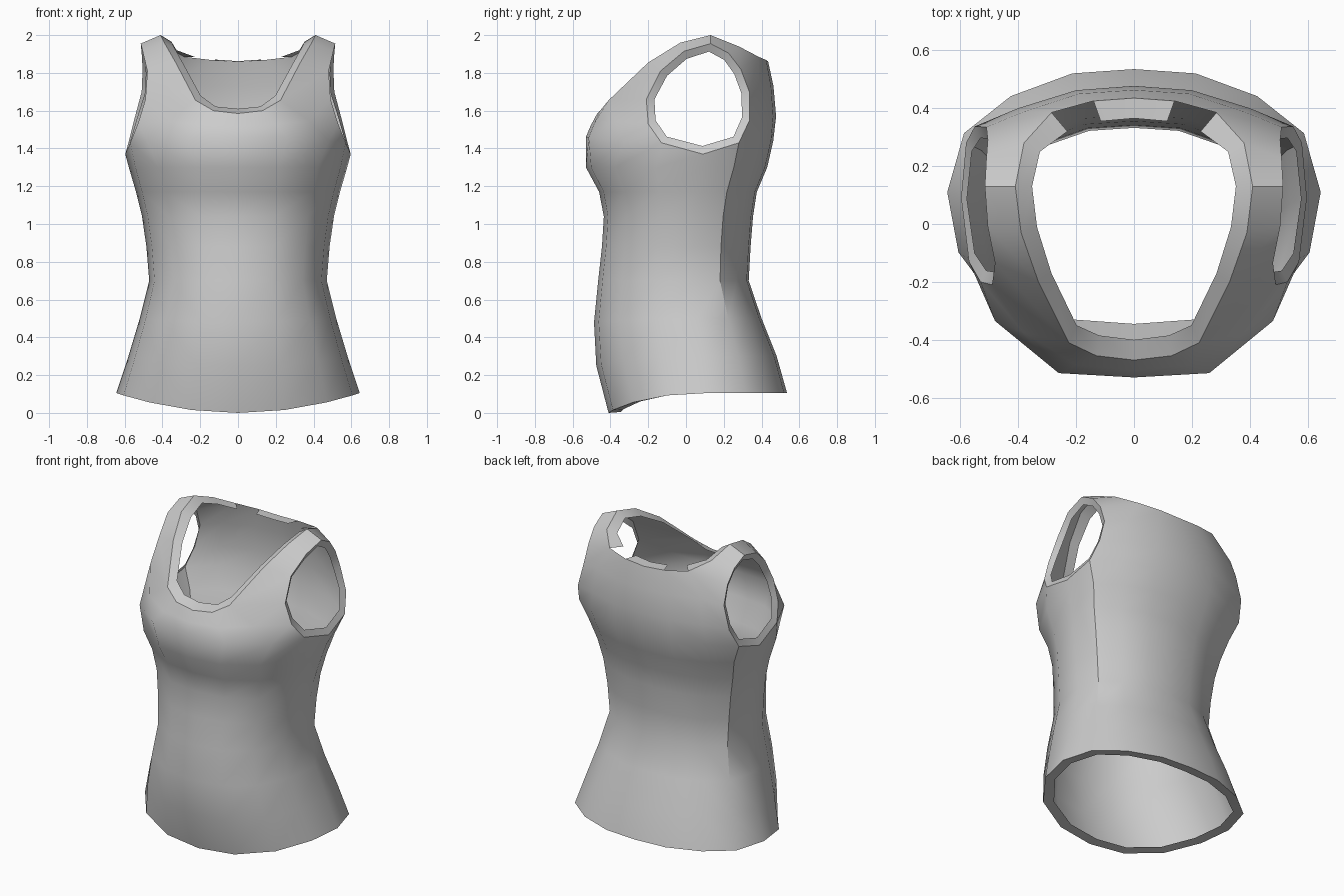
import bpy
import math

if "Cube" in bpy.data.objects:
    bpy.data.objects.remove(bpy.data.objects["Cube"])

# Fabric colour
fabric = bpy.data.materials.new("grey_fabric")
fabric.diffuse_color = (0.6, 0.6, 0.6, 1)
fabric.use_nodes = True
fabric.node_tree.nodes["Principled BSDF"].inputs["Base Color"].default_value = fabric.diffuse_color

verts, faces = [], []


def add_row(points):
    start = len(verts)
    verts.extend(points)
    return list(range(start, len(verts)))


def bridge(low, high, skip=()):
    for i in range(len(low) - 1):
        if i not in skip:
            faces.append((low[i], low[i + 1], high[i + 1], high[i]))


# Half cross-section, from front centre round the side to back centre
SX = [0, .38, .73, .94, 1, .91, .66, .33, 0]
SY = [1, .955, .75, .40, 0, .48, .78, .965, 1]


def ring(z, front, back, width, mid, drop=0):
    pts = []
    for k in range(9):
        reach = (front if k < 4 else back) - mid
        dz = drop * max(0, 1 - SX[k] ** 2) if k < 4 else 0
        pts.append((width * SX[k], mid + reach * SY[k], z - dz))
    return add_row(pts)


# Body: height, front y, back y, half width, widest y, hem dip
body = [
    (0.105, -.41, .535, .645, .11, .105),
    (0.30, -.475, .48, .58, .09, .05),
    (0.50, -.487, .40, .52, .06, .02),
    (0.70, -.465, .332, .47, .04, 0),
    (0.88, -.445, .342, .485, .04, 0),
    (1.04, -.435, .355, .508, .05, 0),
    (1.17, -.46, .375, .54, .07, 0),
    (1.30, -.53, .43, .578, .09, 0),
]
rows = [ring(*r) for r in body]

# Bust line, dipping under the arm
rows.append(add_row([
    (0, -.53, 1.46), (.26, -.515, 1.46), (.48, -.335, 1.44), (.57, -.13, 1.43),
    (.597, .09, 1.37), (.58, .28, 1.43), (.42, .385, 1.44), (.21, .45, 1.44),
    (0, .462, 1.44)]))
for a, b in zip(rows, rows[1:]):
    bridge(a, b)
top = rows[-1]

# Chest up to the front neckline
chest = add_row([(0, -.505, 1.52), (.20, -.487, 1.53), (.38, -.375, 1.545), (.53, -.20, 1.53)])
neck_front = add_row([(0, -.47, 1.585), (.13, -.455, 1.60), (.225, -.41, 1.655), (.49, -.21, 1.66)])
bridge(top[:4], chest)
bridge(chest, neck_front)

# Back up to the rear neckline
back_low = add_row([(.55, .337, 1.55), (.40, .40, 1.57), (.20, .462, 1.57), (0, .477, 1.57)])
back_mid = add_row([(.51, .335, 1.70), (.38, .388, 1.73), (.19, .45, 1.73), (0, .463, 1.73)])
neck_back = add_row([(.505, .29, 1.82), (.285, .385, 1.885), (.14, .425, 1.868), (0, .435, 1.86)])
bridge(top[5:], back_low)
bridge(back_low, back_mid)
bridge(back_mid, neck_back)

# Shoulder strap, from front neckline over to the back (neck edge, arm edge)
strap = [neck_front[2:]]
for pair in ([(.33, -.20, 1.855), (.48, -.135, 1.81)],
             [(.39, -.03, 1.96), (.505, -.01, 1.915)],
             [(.41, .13, 2.0), (.515, .13, 1.955)],
             [(.38, .28, 1.94), (.51, .225, 1.905)]):
    strap.append(add_row(pair))
strap.append([neck_back[1], neck_back[0]])
for a, b in zip(strap, strap[1:]):
    bridge(a, b)

# Hem turned inward
hem = rows[0]
hem_inner = []
for i in hem:
    x, y, z = verts[i]
    r = math.hypot(x, y - .06)
    hem_inner.append((x * (1 - .065 / r), y - (y - .06) * .065 / r, z + .005))
bridge(add_row(hem_inner), hem)

# Neckline turned inward, with a small gap on each side at the back
neck = neck_front[:3] + [s[0] for s in strap[1:5]] + neck_back[1:]
neck_inner = add_row([
    (0, -.40, 1.61), (.12, -.385, 1.622), (.198, -.35, 1.68), (.285, -.17, 1.84),
    (.335, -.01, 1.93), (.352, .13, 1.965), (.325, .25, 1.92), (.23, .32, 1.885),
    (.115, .355, 1.87), (0, .365, 1.862)])
bridge(neck, neck_inner, skip=(7,))

# Armhole edge turned inward
arm = ([chest[3], neck_front[3]] + [s[1] for s in strap[1:5]]
       + [neck_back[0], back_mid[0], back_low[0], top[5], top[4], top[3]])
arm_inner = []
for i in arm:
    x, y, z = verts[i]
    dy, dz = y - .07, z - 1.66
    r = math.hypot(dy, dz)
    arm_inner.append((x - .02, y - .043 * dy / r, z - .043 * dz / r))
inner = add_row(arm_inner)
bridge(inner + inner[:1], arm + arm[:1])

# Build the half and mirror it
mesh = bpy.data.meshes.new("tank_top")
mesh.from_pydata(verts, [], faces)
mesh.materials.append(fabric)
shirt = bpy.data.objects.new("tank_top", mesh)
bpy.context.collection.objects.link(shirt)
bpy.context.view_layer.objects.active = shirt
shirt.select_set(True)
mirror = shirt.modifiers.new("mirror", 'MIRROR')
mirror.use_clip = True
bpy.ops.object.modifier_apply(modifier="mirror")
bpy.ops.object.shade_smooth_by_angle(angle=0.6)
